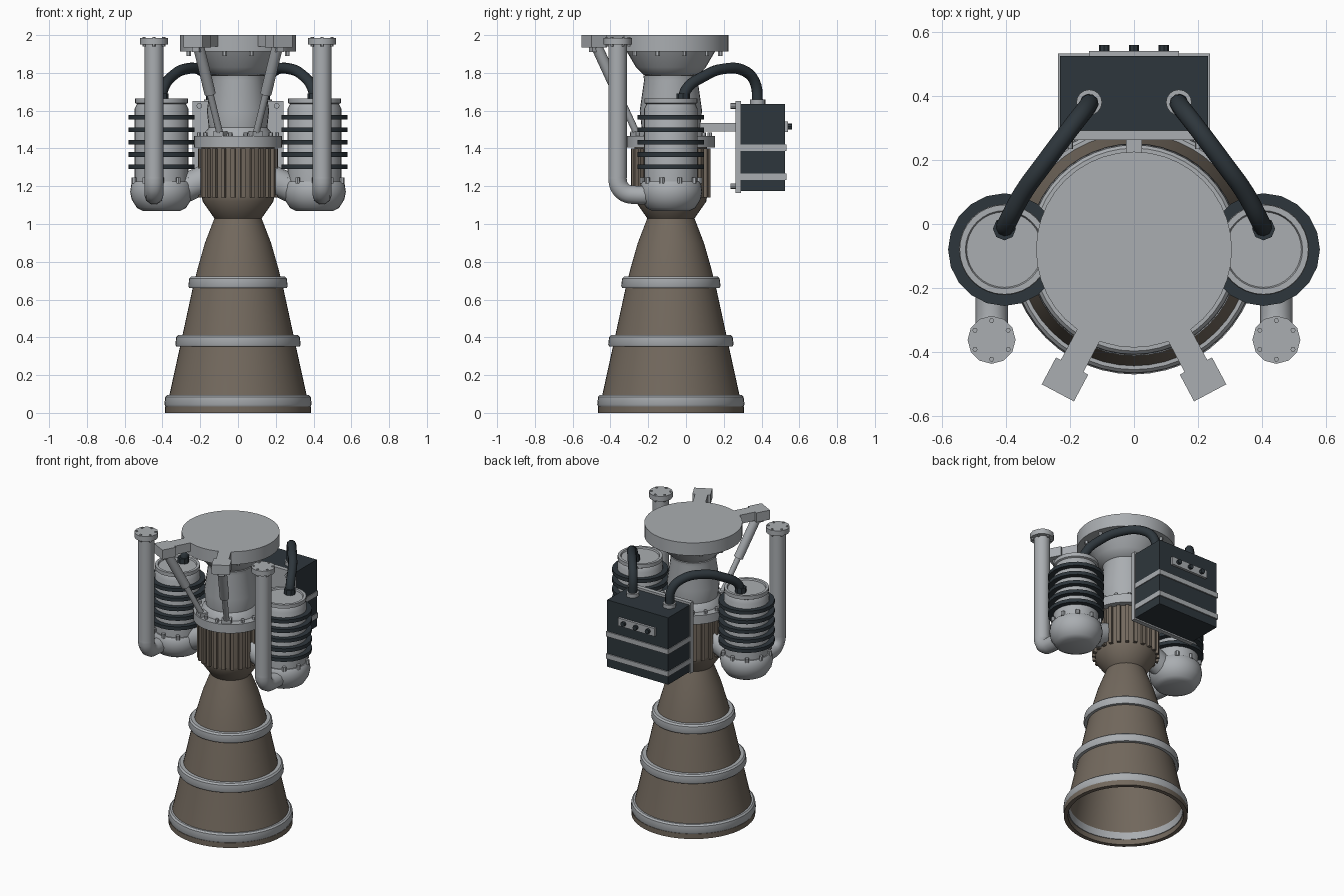
import bpy, bmesh, math
from mathutils import Vector, Matrix

if "Cube" in bpy.data.objects:
    bpy.data.objects.remove(bpy.data.objects["Cube"])


def material(name, rgb):
    m = bpy.data.materials.new(name)
    m.use_nodes = True
    m.diffuse_color = (*rgb, 1)
    m.node_tree.nodes["Principled BSDF"].inputs["Base Color"].default_value = (*rgb, 1)
    return m


GREY = material("light grey metal", (0.40, 0.42, 0.44))
BROWN = material("brown heat metal", (0.17, 0.14, 0.11))
DARK = material("dark slate", (0.027, 0.037, 0.045))
AXIS = (0, -0.08)
PUMP_X = 0.405


def finish(name, bm, mat, smooth=True):
    bmesh.ops.recalc_face_normals(bm, faces=bm.faces)
    me = bpy.data.meshes.new(name)
    bm.to_mesh(me)
    bm.free()
    me.materials.append(mat)
    ob = bpy.data.objects.new(name, me)
    bpy.context.collection.objects.link(ob)
    if smooth:
        bpy.ops.object.select_all(action="DESELECT")
        ob.select_set(True)
        bpy.context.view_layer.objects.active = ob
        bpy.ops.object.shade_smooth_by_angle(angle=math.radians(35))
    return ob


def lathe(name, profile, mat, centre=AXIS, seg=32, closed=False):
    """Spin (radius, height) points around a vertical axis."""
    bm = bmesh.new()
    pts = [bm.verts.new((r, 0, z)) for r, z in profile]
    pairs = list(zip(pts, pts[1:])) + ([(pts[-1], pts[0])] if closed else [])
    edges = [bm.edges.new(p) for p in pairs]
    bmesh.ops.spin(bm, geom=pts + edges, cent=(0, 0, 0), axis=(0, 0, 1),
                   angle=math.tau, steps=seg)
    bmesh.ops.remove_doubles(bm, verts=bm.verts, dist=0.0005)
    bmesh.ops.translate(bm, verts=bm.verts, vec=(*centre, 0))
    return finish(name, bm, mat)


def drum(name, r, z0, z1, mat, centre=AXIS, seg=32):
    return lathe(name, [(0, z0), (r, z0), (r, z1), (0, z1)], mat, centre, seg)


def rod(name, a, b, r, mat, seg=16):
    a, b = Vector(a), Vector(b)
    bm = bmesh.new()
    rot = (b - a).to_track_quat("Z", "Y").to_matrix().to_4x4()
    bmesh.ops.create_cone(bm, cap_ends=True, segments=seg, radius1=r, radius2=r,
                          depth=(b - a).length,
                          matrix=Matrix.Translation((a + b) / 2) @ rot)
    return finish(name, bm, mat)


def block(name, lo, hi, mat, turn=0, pivot=(0, 0)):
    """Box between two corners, turned about a vertical line through pivot."""
    lo, hi = Vector(lo), Vector(hi)
    bm = bmesh.new()
    place = Matrix.Translation((*pivot, 0)) @ Matrix.Rotation(turn, 4, "Z")
    bmesh.ops.create_cube(bm, size=1, matrix=place @ Matrix.Translation((lo + hi) / 2)
                          @ Matrix.Diagonal((*(hi - lo), 1)))
    return finish(name, bm, mat, False)


def ring_of(name, count, radius, z0, z1, size, mat, centre=AXIS, bolt=True):
    """Bolts or ribs repeated around a vertical axis."""
    bm = bmesh.new()
    for i in range(count):
        m = (Matrix.Translation((*centre, (z0 + z1) / 2))
             @ Matrix.Rotation(math.tau * (i + 0.5) / count, 4, "Z")
             @ Matrix.Translation((radius, 0, 0)))
        if bolt:
            bmesh.ops.create_cone(bm, cap_ends=True, segments=6, radius1=size,
                                  radius2=size, depth=z1 - z0, matrix=m)
        else:
            bmesh.ops.create_cube(bm, size=1, matrix=m @ Matrix.Diagonal((*size, z1 - z0, 1)))
    return finish(name, bm, mat, False)


def tube(name, points, r, mat):
    """Smooth pipe through a path."""
    cu = bpy.data.curves.new(name, "CURVE")
    cu.dimensions = "3D"
    cu.bevel_depth, cu.bevel_resolution, cu.resolution_u = r, 3, 6
    cu.use_fill_caps = True
    sp = cu.splines.new("BEZIER")
    sp.bezier_points.add(len(points) - 1)
    for p, co in zip(sp.bezier_points, points):
        p.co = co
        p.handle_left_type = p.handle_right_type = "AUTO"
    cu.materials.append(mat)
    ob = bpy.data.objects.new(name, cu)
    bpy.context.collection.objects.link(ob)
    return ob


# Nozzle bell, with a thin wall and open bottom
bell = [(0.385, 0), (0.362, 0.1), (0.305, 0.36), (0.24, 0.66), (0.215, 0.76),
        (0.175, 0.9), (0.125, 1.03)]
lathe("nozzle", bell + [(r - 0.015, z) for r, z in reversed(bell)], BROWN, seg=48, closed=True)
lathe("nozzle_lip", [(0.36, 0), (0.387, 0), (0.387, 0.035), (0.36, 0.035)], BROWN,
      seg=48, closed=True)
for label, r, z in (("lower", 0.39, 0.065), ("middle", 0.332, 0.382), ("upper", 0.263, 0.692)):
    lathe(label + "_nozzle_band", [(r - 0.035, z - 0.03), (r - 0.005, z - 0.03), (r, z - 0.02),
          (r - 0.005, z + 0.02), (r - 0.015, z + 0.03), (r - 0.04, z + 0.03)],
          GREY, seg=48, closed=True)

# Combustion chamber with ribs
lathe("chamber", [(0.11, 1.02), (0.125, 1.03), (0.188, 1.12), (0.192, 1.15),
                  (0.192, 1.41), (0, 1.41)], BROWN)
ring_of("chamber_ribs", 24, 0.196, 1.14, 1.4, (0.03, 0.022), BROWN, bolt=False)
drum("chamber_flange", 0.234, 1.405, 1.465, GREY)
ring_of("chamber_flange_bolts", 16, 0.21, 1.46, 1.485, 0.012, GREY)

# Injector neck, upper bell and mounting disc
lathe("injector_neck", [(0, 1.46), (0.185, 1.46), (0.18, 1.48), (0.155, 1.51), (0.165, 1.6),
                        (0.142, 1.76), (0.145, 1.785), (0.125, 1.79), (0, 1.79)], GREY)
lathe("upper_bell", [(0.13, 1.785), (0.145, 1.79), (0.185, 1.83), (0.235, 1.915), (0, 1.915)], GREY)
drum("mounting_disc", 0.306, 1.912, 2, GREY, seg=40)
ring_of("mounting_disc_bolts", 12, 0.27, 1.89, 1.915, 0.012, GREY)

for side, s in (("left", 1), ("right", -1)):
    # Mounting arm and its telescopic strut
    turn = s * math.radians(28)
    out = Vector((math.sin(turn), -math.cos(turn)))

    def radial(r, z):
        return (out.x * r + AXIS[0], out.y * r + AXIS[1], z)

    block(side + "_arm", (-0.04, -0.43, 1.94), (0.04, -0.27, 2), GREY, turn, AXIS)
    block(side + "_arm_block", (-0.057, -0.507, 1.935), (0.057, -0.412, 2), GREY, turn, AXIS)
    block(side + "_arm_lug", (-0.02, -0.48, 1.91), (0.02, -0.42, 1.94), GREY, turn, AXIS)
    rod(side + "_strut_sleeve", radial(0.445, 1.94), radial(0.315, 1.69), 0.03, GREY)
    rod(side + "_strut_rod", radial(0.32, 1.7), radial(0.2, 1.47), 0.018, GREY)
    block(side + "_strut_foot", (-0.03, -0.225, 1.46), (0.03, -0.175, 1.49), GREY, turn, AXIS)

    # Turbopump with cooling rings
    c = (s * PUMP_X, AXIS[1])
    lathe(side + "_pump_body", [(0, 1.2), (0.142, 1.2), (0.142, 1.61), (0.13, 1.635),
          (0.14, 1.64), (0.14, 1.665), (0.122, 1.665), (0.118, 1.655), (0, 1.655)], GREY, c)
    lathe(side + "_pump_base", [(0, 1.07), (0.1, 1.07), (0.13, 1.085), (0.158, 1.13),
          (0.166, 1.17), (0.16, 1.21), (0.15, 1.225), (0, 1.225)], GREY, c)
    ring_of(side + "_pump_bolts", 10, 0.153, 1.215, 1.245, 0.013, GREY, c)
    for i in range(5):
        z = 1.302 + i * 0.066
        drum(f"{side}_cooling_ring_{i + 1}", 0.176, z - 0.012, z + 0.012, DARK, c, 20)
    rod(side + "_pump_duct", (s * 0.3, AXIS[1], 1.18), (s * 0.15, AXIS[1], 1.25), 0.075, GREY)

    # Intake pipe: straight riser, elbow into the pump base, top flange
    px, py = s * 0.445, -0.362
    path = [(px, py, 1.97), (px, py, 1.6), (px, py, 1.25)]
    for k in range(5):
        a = math.radians(22.5 * k)
        path.append((px, py + 0.08 * (1 - math.cos(a)), 1.235 - 0.08 * math.sin(a)))
    tube(side + "_intake_pipe", path + [(px, -0.15, 1.155)], 0.051, GREY)
    drum(side + "_intake_flange", 0.075, 1.95, 1.985, GREY, (px, py), 12)
    ring_of(side + "_intake_bolts", 6, 0.06, 1.94, 1.99, 0.008, GREY, (px, py))

    # Hose from pump to control box, with end fittings
    tube(side + "_hose", [(s * x, y, z) for x, y, z in (
        (0.405, -0.015, 1.65), (0.398, 0.0, 1.71), (0.345, 0.1, 1.785), (0.28, 0.19, 1.82),
        (0.19, 0.31, 1.81), (0.147, 0.365, 1.75), (0.14, 0.38, 1.63))], 0.029, DARK)
    drum(side + "_hose_pump_fitting", 0.036, 1.65, 1.69, DARK, (s * PUMP_X, -0.015), 8)
    drum(side + "_hose_box_fitting", 0.04, 1.62, 1.66, GREY, (s * 0.14, 0.38), 16)

    # Bolts holding the back plate
    for z in (1.2, 1.625):
        rod(side + "_plate_bolt", (s * 0.205, 0.235, z), (s * 0.205, 0.27, z), 0.015, GREY, 8)

# Control box, straps, back plate and bracket
block("control_box", (-0.232, 0.28, 1.175), (0.232, 0.525, 1.635), DARK)
for label, z in (("lower", 1.25), ("upper", 1.403)):
    block(label + "_box_strap", (-0.237, 0.285, z - 0.017), (0.237, 0.533, z + 0.017), GREY)
block("box_back_plate", (-0.24, 0.262, 1.165), (0.24, 0.292, 1.65), GREY)
block("box_bracket", (-0.025, 0.05, 1.49), (0.025, 0.27, 1.535), GREY)
block("connector_plate", (-0.14, 0.52, 1.488), (0.14, 0.541, 1.542), GREY)
for i in (-1, 0, 1):
    rod("connector_knob", (i * 0.093, 0.53, 1.515), (i * 0.093, 0.56, 1.515), 0.016, DARK, 8)
